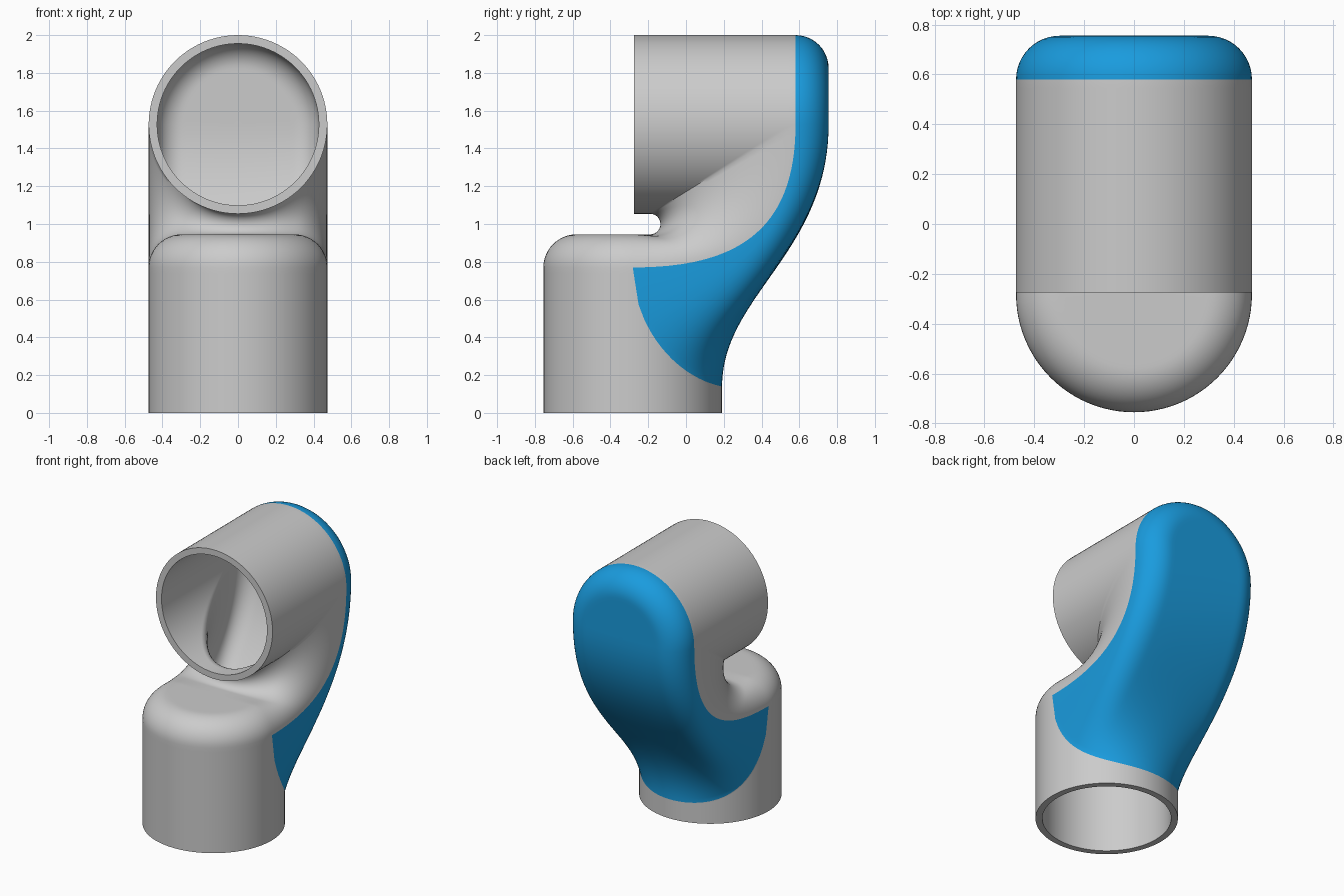
import bpy, bmesh
from math import sin, cos, pi, sqrt

if "Cube" in bpy.data.objects:
    bpy.data.objects.remove(bpy.data.objects["Cube"])

W, CY, CZ, FIL = 0.473, -0.282, 1.527, 0.175   # radius, riser axis y, outlet axis z, fillet
TOE, BACK, MOUTH = 0.77, 0.58, -0.275           # fillet starts, outlet opening
N, K = 24, 40                                   # samples per quarter, rows per sweep

bm = bmesh.new()


def lerp(a, b, t):
    return a + (b - a) * t


def smooth(t):
    return t * t * (3 - 2 * t)


def bezier(p, t):
    c = ((1 - t)**3, 3 * t * (1 - t)**2, 3 * t * t * (1 - t), t**3)
    return [sum(k * q[i] for k, q in zip(c, p)) for i in (0, 1)]


def circle(j):
    """Half-width and depth fraction of a round quarter section."""
    a = j / N * pi / 2
    return (W * cos(a) if j < N else 0.0), sin(a)


def fillet(j):
    """Half-width and depth fraction of a flat section with a rounded corner."""
    h = N // 2
    if j <= h:
        a = j / h * pi / 2
        return W - FIL + FIL * cos(a), sin(a)
    return (W - FIL) * (N - j) / (N - h), 1.0


def blend(p, q, w, j):
    a, b = p(j), q(j)
    return lerp(a[0], b[0], w), lerp(a[1], b[1], w)


def patch(rows, mat):
    """Grid of faces, made on both sides of x = 0."""
    for s in (1, -1):
        g = [[bm.verts.new((s * x, y, z)) for x, y, z in r] for r in rows]
        for a, b in zip(g, g[1:]):
            for i in range(len(a) - 1):
                bm.faces.new((a[i], a[i + 1], b[i + 1], b[i])).material_index = mat


BLUE, GREY = 0, 1
seam = [(CY, TOE), (0.25, TOE), (BACK, 0.95), (BACK, CZ)]
spine = [(CY + W, 0.14), (CY + W, 0.62), (BACK + FIL, 0.85), (BACK + FIL, CZ)]
ang = [j / N * pi / 2 for j in range(N + 1)]
ts = [k / K for k in range(K + 1)]

# Riser front half, then the rounded toe on top of it
patch([[(W * sin(a), CY - W * cos(a), TOE * k / N) for a in ang] for k in range(N + 1)], GREY)
patch([[(fillet(j)[0] * sin(a), CY - fillet(j)[0] * cos(a), TOE + FIL * fillet(j)[1])
        for a in ang] for j in range(N + 1)], GREY)


# Riser back half, ending in a sloping curved border
def border(u):
    v = 0.85 * (1 - sqrt(max(0, 1 - (1 - u)**2))) + 0.15 * (1 - u)
    return 0.14 + (TOE - 0.14) * v


patch([[(circle(j)[0], CY + W * circle(j)[1], border(circle(j)[1]) * k / N)
        for j in range(N + 1)] for k in range(N + 1)], GREY)

# Back shell: sweeps from the border up to the outlet's rounded end
rows = []
for t in ts:
    r, o, row = bezier(seam, t), bezier(spine, t), []
    for j in range(N + 1):
        x, f = blend(circle, fillet, smooth(t), j)
        f0 = circle(j)[1]
        bow = (border(f0) - lerp(TOE, 0.14, f0)) * (1 - t)**2
        row.append((x, lerp(r[0], o[0], f), lerp(r[1], o[1], f) + bow))
    rows.append(row)
patch(rows, BLUE)

# Rounded end cap of the outlet
patch([[(fillet(j)[0] * cos(a), BACK + FIL * fillet(j)[1], CZ + fillet(j)[0] * sin(a))
        for a in ang] for j in range(N + 1)], BLUE)

# Neck: fans from the toe around the small notch
nr, ny = (CZ - W - TOE - FIL) / 2, -0.19
nz = TOE + FIL + nr
rows = []
for t in ts:
    r = bezier(seam, t)
    if t < 0.3:
        i = (lerp(CY, ny, t / 0.3), TOE + FIL)
    else:
        a = -pi / 2 + pi * (t - 0.3) / 0.7
        i = (ny + nr * cos(a), nz + nr * sin(a))
    row = []
    for j in range(N + 1):
        x, f = blend(fillet, circle, smooth(t), j)
        row.append((x, lerp(r[0], i[0], f), lerp(r[1], i[1], f)))
    rows.append(row)
patch(rows, GREY)

# Outlet pipe: lower and upper halves
patch([[(circle(j)[0], lerp(lerp(BACK, MOUTH, k / N), lerp(ny, MOUTH, k / N), circle(j)[1]),
         CZ - W * circle(j)[1]) for j in range(N + 1)] for k in range(N + 1)], GREY)
patch([[(W * cos(a), lerp(BACK, MOUTH, k / N), CZ + W * sin(a)) for a in ang]
       for k in range(N + 1)], GREY)

# Weld the patches and face them outwards
bmesh.ops.remove_doubles(bm, verts=bm.verts, dist=1e-4)
bmesh.ops.recalc_face_normals(bm, faces=bm.faces)
front = min(bm.faces, key=lambda f: f.calc_center_median().y)
if front.normal.y > 0:
    bmesh.ops.reverse_faces(bm, faces=bm.faces)

mesh = bpy.data.meshes.new("offset_pipe_elbow")
bm.to_mesh(mesh)
bm.free()
for name, col in (("blue", (0.01, 0.33, 0.73, 1)), ("grey", (0.6, 0.6, 0.6, 1))):
    m = bpy.data.materials.new(name)
    m.diffuse_color = col
    m.use_nodes = True
    m.node_tree.nodes["Principled BSDF"].inputs["Base Color"].default_value = m.diffuse_color
    mesh.materials.append(m)
elbow = bpy.data.objects.new("offset_pipe_elbow", mesh)
bpy.context.collection.objects.link(elbow)
bpy.context.view_layer.objects.active = elbow
elbow.select_set(True)

# Wall thickness, grey on the inside
wall = elbow.modifiers.new("wall", 'SOLIDIFY')
wall.thickness = 0.045
wall.offset = -1
wall.material_offset = 1
wall.material_offset_rim = 1
bpy.ops.object.modifier_apply(modifier="wall")
bpy.ops.object.shade_smooth_by_angle(angle=0.7)
